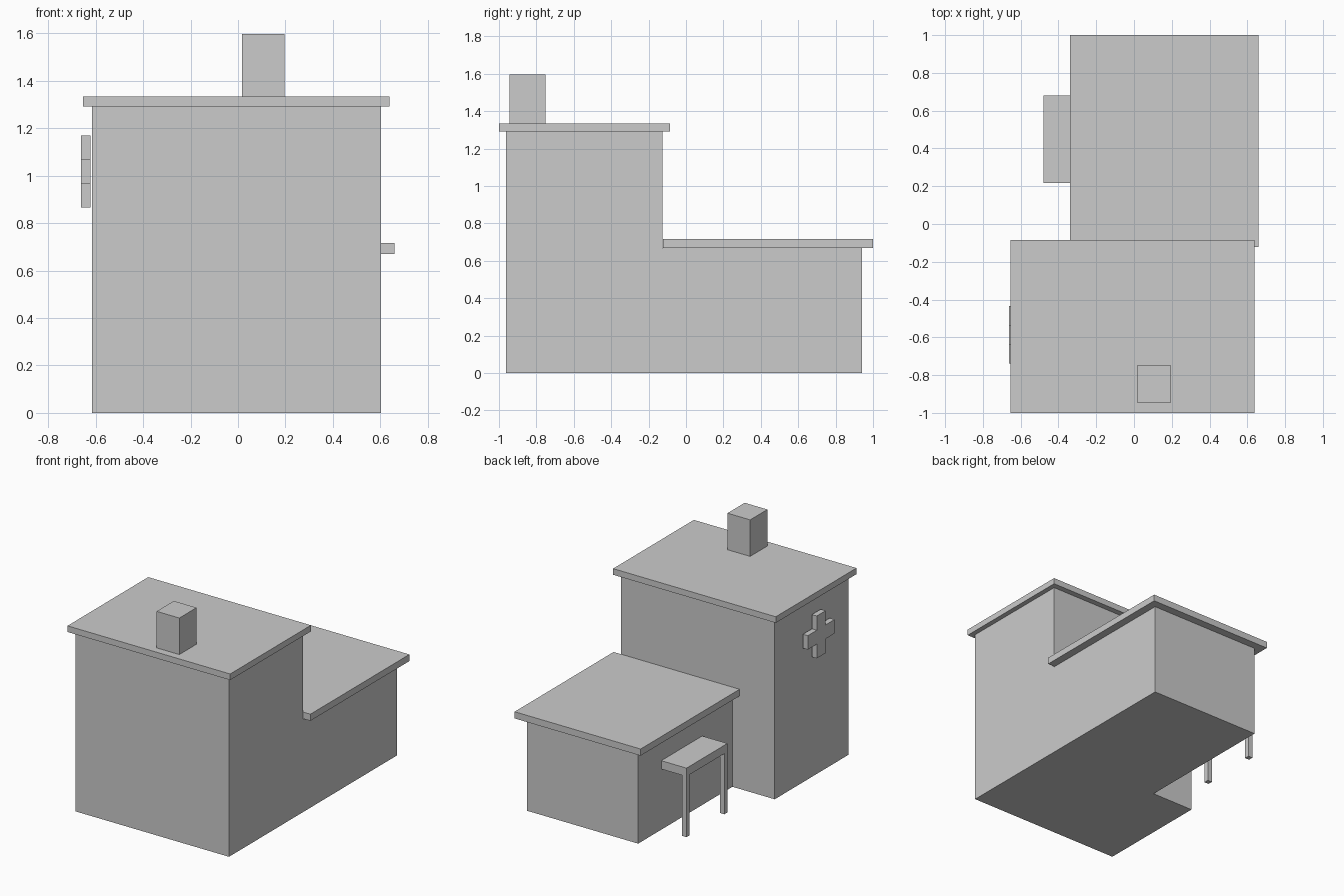
import bpy
import bmesh

if "Cube" in bpy.data.objects:
    bpy.data.objects.remove(bpy.data.objects["Cube"])


def box(name, x, y, z):
    """Axis-aligned box from (min, max) ranges."""
    bm = bmesh.new()
    bmesh.ops.create_cube(bm, size=1)
    for v in bm.verts:
        v.co = [(lo + hi) / 2 + c * (hi - lo) for c, (lo, hi) in zip(v.co, (x, y, z))]
    return finish(name, bm)


def finish(name, bm):
    bmesh.ops.recalc_face_normals(bm, faces=bm.faces)
    mesh = bpy.data.meshes.new(name)
    bm.to_mesh(mesh)
    bm.free()
    obj = bpy.data.objects.new(name, mesh)
    bpy.context.collection.objects.link(obj)
    return obj


# Walls: tall block joined with the lower rear wing
walls = box("building_walls", (-0.616, 0.603), (-0.963, -0.126), (0, 1.291))
wing = box("rear_wing", (-0.28, 0.603), (-0.3, 0.942), (0, 0.669))
union = walls.modifiers.new("join_wing", 'BOOLEAN')
union.operation = 'UNION'
union.solver = 'EXACT'
union.object = wing
bpy.context.view_layer.objects.active = walls
bpy.ops.object.modifier_apply(modifier=union.name)
bpy.data.objects.remove(wing)

# Overhanging flat roofs
box("main_roof", (-0.653, 0.638), (-1.0, -0.085), (1.291, 1.335))
box("wing_roof", (-0.34, 0.66), (-0.122, 1.0), (0.669, 0.717))

# Chimney
box("chimney", (0.016, 0.196), (-0.945, -0.75), (1.335, 1.597))

# Entrance canopy on two posts
box("canopy", (-0.48, -0.28), (0.216, 0.68), (0.435, 0.495))
for name, y0 in (("canopy_post_front", 0.216), ("canopy_post_back", 0.645)):
    box(name, (-0.48, -0.445), (y0, y0 + 0.035), (0, 0.435))

# Cross sign, one outline extruded off the left wall
a, b = 0.05, 0.152
outline = [(-a, -b), (a, -b), (a, -a), (b, -a), (b, a), (a, a),
           (a, b), (-a, b), (-a, a), (-b, a), (-b, -a), (-a, -a)]
bm = bmesh.new()
face = bm.faces.new([bm.verts.new((-0.662, -0.587 + y, 1.018 + z)) for y, z in outline])
ext = bmesh.ops.extrude_face_region(bm, geom=[face])
bmesh.ops.translate(bm, vec=(0.039, 0, 0),
                    verts=[g for g in ext["geom"] if isinstance(g, bmesh.types.BMVert)])
finish("cross_sign", bm)
